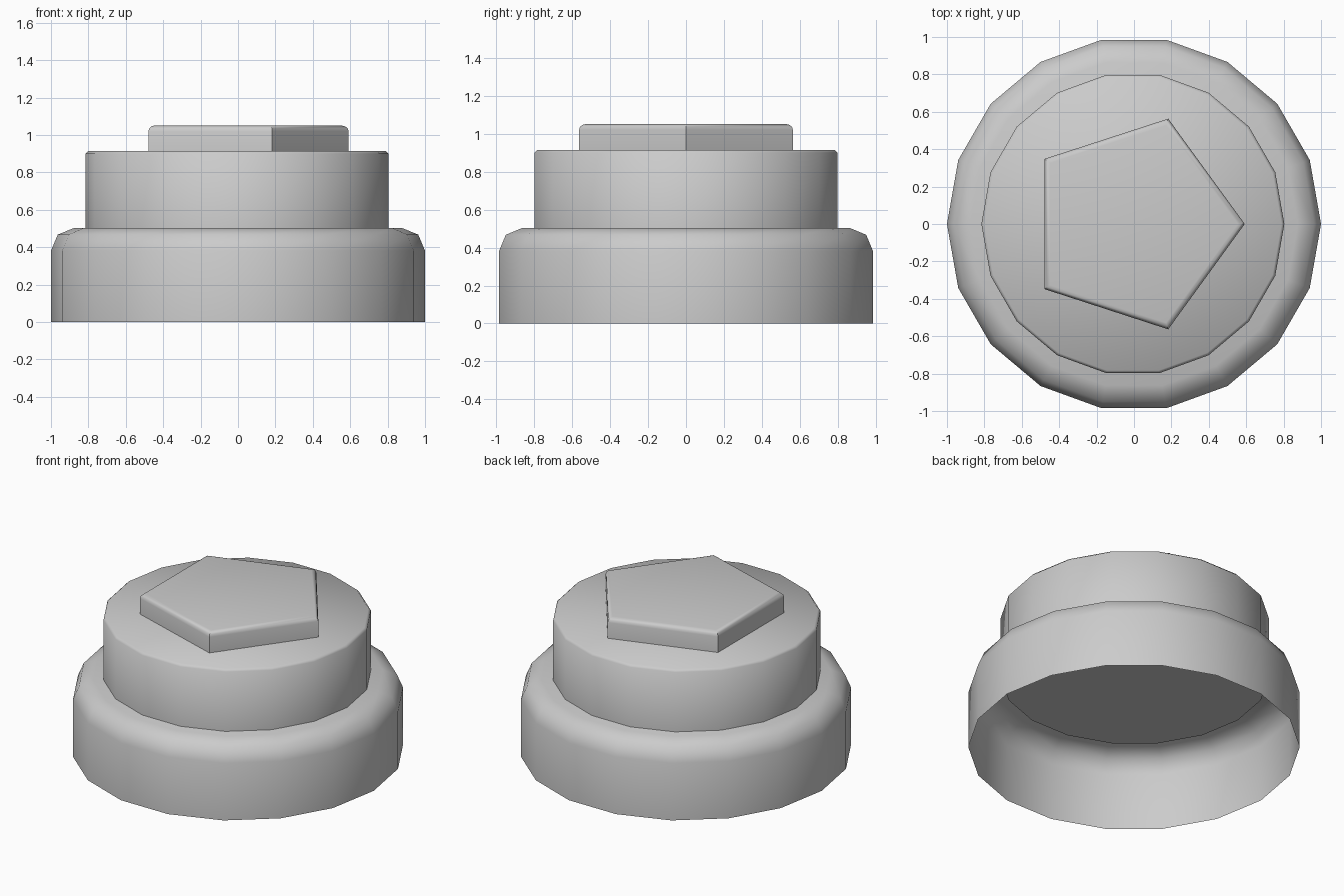
import bpy, bmesh, math

if "Cube" in bpy.data.objects:
    bpy.data.objects.remove(bpy.data.objects["Cube"])


def tier(name, sides, profile, cx=0.0, bottom=True):
    """Stack polygon rings from (corner radius, height) pairs, capped on top."""
    bm = bmesh.new()
    rings = []
    for r, z in profile:
        rings.append([bm.verts.new((cx + r * math.cos(2 * math.pi * i / sides),
                                    r * math.sin(2 * math.pi * i / sides), z))
                      for i in range(sides)])
    for a, b in zip(rings, rings[1:]):
        for i in range(sides):
            j = (i + 1) % sides
            bm.faces.new((a[i], a[j], b[j], b[i]))
    bm.faces.new(rings[-1])
    if bottom:
        bm.faces.new(rings[0][::-1])
    mesh = bpy.data.meshes.new(name)
    bm.to_mesh(mesh)
    bm.free()
    obj = bpy.data.objects.new(name, mesh)
    bpy.context.collection.objects.link(obj)
    bpy.ops.object.select_all(action='DESELECT')
    obj.select_set(True)
    bpy.context.view_layer.objects.active = obj
    bpy.ops.object.shade_smooth_by_angle(angle=math.radians(47))
    return obj


def rounded(r, z0, z1, bevel, segments, sides):
    """Straight wall from z0 with a rounded upper edge ending at z1."""
    k = 1 / math.cos(math.pi / sides)  # wall offset to corner offset
    pts = [(r, z0)]
    for s in range(segments + 1):
        t = math.pi / 2 * s / segments
        pts.append((r - bevel * k * (1 - math.cos(t)),
                    z1 - bevel * (1 - math.sin(t))))
    return pts


# Wide hollow skirt, open underneath
tier("base_skirt", 18, rounded(1.0, 0.0, 0.503, 0.122, 2, 18), bottom=False)

# Narrower closed drum, very slightly off centre
tier("middle_drum", 18, rounded(0.81, 0.49, 0.915, 0.015, 1, 18), cx=-0.006)

# Five-sided cap nut
tier("pentagon_nut", 5, rounded(0.592, 0.90, 1.05, 0.03, 3, 5))
